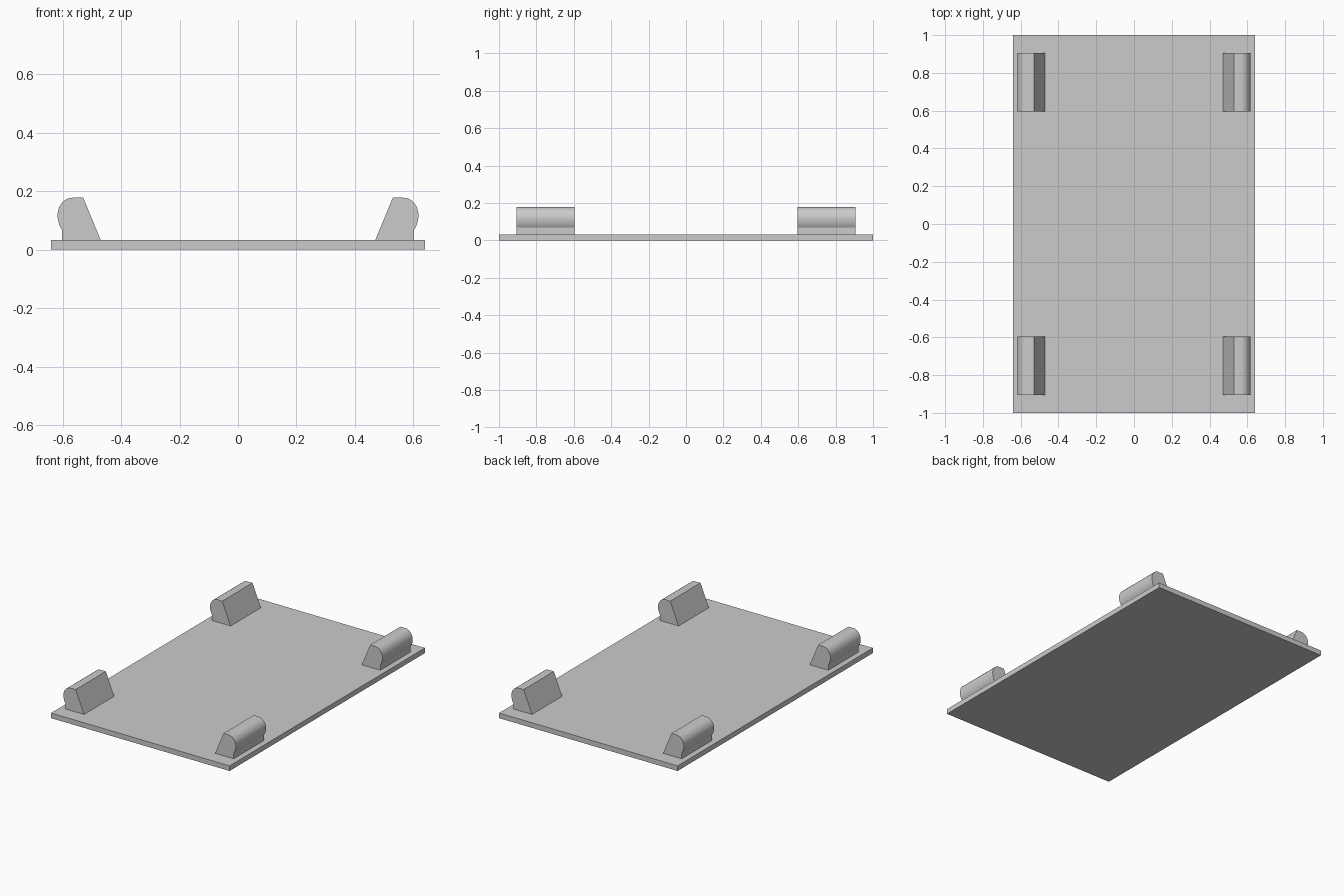
import bpy
import bmesh
from math import sin, cos, pi, asin

cube = bpy.data.objects.get("Cube")
if cube:
    bpy.data.objects.remove(cube)

GREY = 0.6
grey = bpy.data.materials.new("plain_grey")
grey.use_nodes = True
grey.diffuse_color = (GREY, GREY, GREY, 1)
grey.node_tree.nodes["Principled BSDF"].inputs["Base Color"].default_value = (GREY, GREY, GREY, 1)

PLATE_TOP = 0.033


def extrude_profile(name, points, y0, y1):
    """Extrude a closed (x, z) outline along y."""
    bm = bmesh.new()
    face = bm.faces.new([bm.verts.new((x, y0, z)) for x, z in points])
    moved = bmesh.ops.extrude_face_region(bm, geom=[face])["geom"]
    verts = [v for v in moved if isinstance(v, bmesh.types.BMVert)]
    bmesh.ops.translate(bm, verts=verts, vec=(0, y1 - y0, 0))
    bmesh.ops.recalc_face_normals(bm, faces=bm.faces)
    mesh = bpy.data.meshes.new(name)
    bm.to_mesh(mesh)
    bm.free()
    mesh.materials.append(grey)
    obj = bpy.data.objects.new(name, mesh)
    bpy.context.collection.objects.link(obj)
    return obj


# Flat base plate
extrude_profile("base_plate",
                [(-0.64, 0), (0.64, 0), (0.64, PLATE_TOP), (-0.64, PLATE_TOP)], -1, 1)

# Clip outline: sloped inner face, flat top, rounded outer bulge, straight foot
clip = [(0.603, PLATE_TOP), (0.47, PLATE_TOP), (0.53, 0.178)]
STEPS = 10
for i in range(STEPS + 1):
    a = pi / 2 * (1 - i / STEPS)
    clip.append((0.566 + 0.052 * cos(a), 0.118 + 0.06 * sin(a)))
R = 0.091
for i in range(1, STEPS + 1):
    a = asin(0.05 / R) * i / STEPS
    clip.append((0.618 - R + R * cos(a), 0.118 - R * sin(a)))

# Four corner clips, mirrored left to right
for side, sx in (("left", 1), ("right", -1)):
    for end, y0, y1 in (("front", -0.905, -0.596), ("back", 0.596, 0.905)):
        obj = extrude_profile(f"{end}_{side}_clip", [(sx * x, z) for x, z in clip], y0, y1)
        bpy.ops.object.select_all(action="DESELECT")
        obj.select_set(True)
        bpy.context.view_layer.objects.active = obj
        bpy.ops.object.shade_smooth_by_angle(angle=pi / 7)
